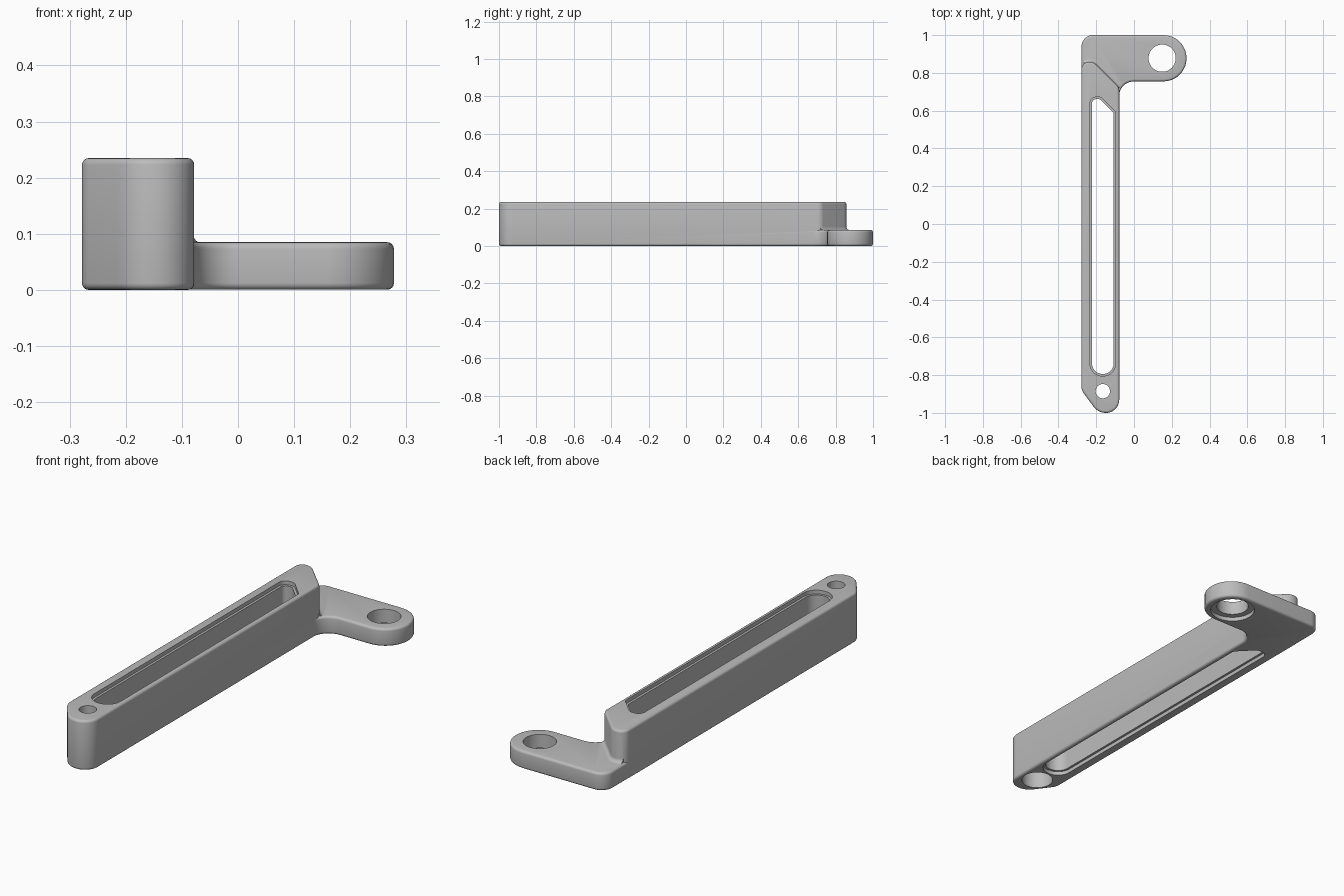
import bpy, bmesh, math
from mathutils import Vector

if "Cube" in bpy.data.objects:
    bpy.data.objects.remove(bpy.data.objects["Cube"])

BEAM_H, PLATE_H, EDGE = 0.235, 0.085, 0.012

grey = bpy.data.materials.new("plain grey")
grey.use_nodes = True
grey.diffuse_color = (0.5, 0.5, 0.5, 1)
grey.node_tree.nodes["Principled BSDF"].inputs["Base Color"].default_value = (0.5, 0.5, 0.5, 1)


def rounded(corners, steps=10):
    """Clockwise or anticlockwise polygon of (x, y, radius) with arcs at its corners."""
    pts = []
    for i, (x, y, r) in enumerate(corners):
        c = Vector((x, y))
        a = (Vector(corners[i - 1][:2]) - c).normalized()
        b = (Vector(corners[(i + 1) % len(corners)][:2]) - c).normalized()
        half = a.angle(b) / 2
        mid = c + (a + b).normalized() * r / math.sin(half)
        start = c + a * r / math.tan(half) - mid
        end = c + b * r / math.tan(half) - mid
        sweep = start.angle_signed(end)
        for k in range(steps + 1):
            t = -sweep * k / steps
            pts.append(mid + Vector((start.x * math.cos(t) - start.y * math.sin(t),
                                     start.x * math.sin(t) + start.y * math.cos(t))))
    return pts


def circle(x, y, r, n=48):
    return [Vector((x + r * math.cos(-2 * math.pi * k / n),
                    y + r * math.sin(-2 * math.pi * k / n))) for k in range(n)]


def offset(pts, d):
    """Move a clockwise outline outwards by d."""
    out = []
    for i, p in enumerate(pts):
        e = (p - pts[i - 1]).normalized() + (pts[(i + 1) % len(pts)] - p).normalized()
        e.normalize()
        out.append(p + Vector((-e.y, e.x)) * d)
    return out


def loft(name, outline, rings):
    """Closed solid from one outline, repeated at (offset, z) rings."""
    bm = bmesh.new()
    loops = [[bm.verts.new((p.x, p.y, z)) for p in offset(outline, d)] for d, z in rings]
    n = len(outline)
    for lo, hi in zip(loops, loops[1:]):
        for i in range(n):
            bm.faces.new((lo[i], lo[(i + 1) % n], hi[(i + 1) % n], hi[i]))
    bm.faces.new(loops[0])
    bm.faces.new(loops[-1])
    bmesh.ops.recalc_face_normals(bm, faces=bm.faces)
    me = bpy.data.meshes.new(name)
    bm.to_mesh(me)
    bm.free()
    me.materials.append(grey)
    ob = bpy.data.objects.new(name, me)
    bpy.context.collection.objects.link(ob)
    return ob


def soft_rings(z0, z1, r=EDGE, steps=4):
    arc = [math.pi / 2 * k / steps for k in range(steps + 1)]
    low = [(r * math.sin(a) - r, z0 + r - r * math.cos(a)) for a in arc]
    return low + [(d, z1 - (z - z0)) for d, z in reversed(low)]


def combine(target, tool, operation):
    mod = target.modifiers.new(operation.title(), "BOOLEAN")
    mod.operation, mod.object, mod.solver = operation, tool, "EXACT"
    bpy.context.view_layer.objects.active = target
    bpy.ops.object.modifier_apply(modifier=mod.name)
    bpy.data.objects.remove(tool)


# Outlines, all clockwise from above
beam_line = rounded([(-0.278, 0.858, 0.04), (-0.214, 0.858, 0.05), (-0.078, 0.722, 0.04),
                     (-0.078, -1, 0.07), (-0.19, -1, 0.08), (-0.278, -0.88, 0.06)])
plate_line = rounded([(-0.2775, 1, 0.06), (0.278, 1, 0.122), (0.278, 0.755, 0.122),
                      (-0.0785, 0.755, 0.078), (-0.0785, 0.5, 0.02), (-0.2775, 0.5, 0.02)])
slot_line = rounded([(-0.233, 0.672, 0.033), (-0.175, 0.672, 0.03), (-0.097, 0.592, 0.02),
                     (-0.097, -0.805, 0.067), (-0.233, -0.805, 0.067)])

# Tall beam and low mounting plate
bracket = loft("slotted_bracket", beam_line, soft_rings(0, BEAM_H))
plate = loft("mounting_plate", plate_line, soft_rings(0.0005, PLATE_H))

# Small cove where the beam rises out of the plate
R = 0.018
cove = loft("cove", beam_line, [(R, PLATE_H - 0.02)] + [
    (R - R * math.sin(a), PLATE_H + R - R * math.cos(a))
    for a in [math.pi / 2 * k / 5 for k in range(6)]] + [(-0.004, PLATE_H + R + 0.005)])
combine(cove, loft("cove_limit", plate_line, [(-EDGE, 0.03), (-EDGE, 0.2)]), "INTERSECT")
combine(bracket, plate, "UNION")
combine(bracket, cove, "UNION")

# Long slot with a narrow ledge at both mouths
LEDGE = 0.018
combine(bracket, loft("slot_cutter", slot_line, [
    (0, -0.02), (0, LEDGE), (-0.011, LEDGE),
    (-0.011, BEAM_H - LEDGE), (0, BEAM_H - LEDGE), (0, BEAM_H + 0.02)]), "DIFFERENCE")

# Bolt holes, counterbored from below: x, y, radius, bore radius, bore depth
for x, y, r, bore, depth in [(-0.165, -0.885, 0.038, 0.07, 0.13), (0.149, 0.878, 0.072, 0.1, 0.02)]:
    combine(bracket, loft("hole_cutter", circle(x, y, r), [
        (bore - r, -0.02), (bore - r, depth), (0, depth), (0, 0.3)]), "DIFFERENCE")

bpy.ops.object.select_all(action="DESELECT")
bracket.select_set(True)
bpy.context.view_layer.objects.active = bracket
bpy.ops.object.shade_smooth_by_angle(angle=math.radians(30))
